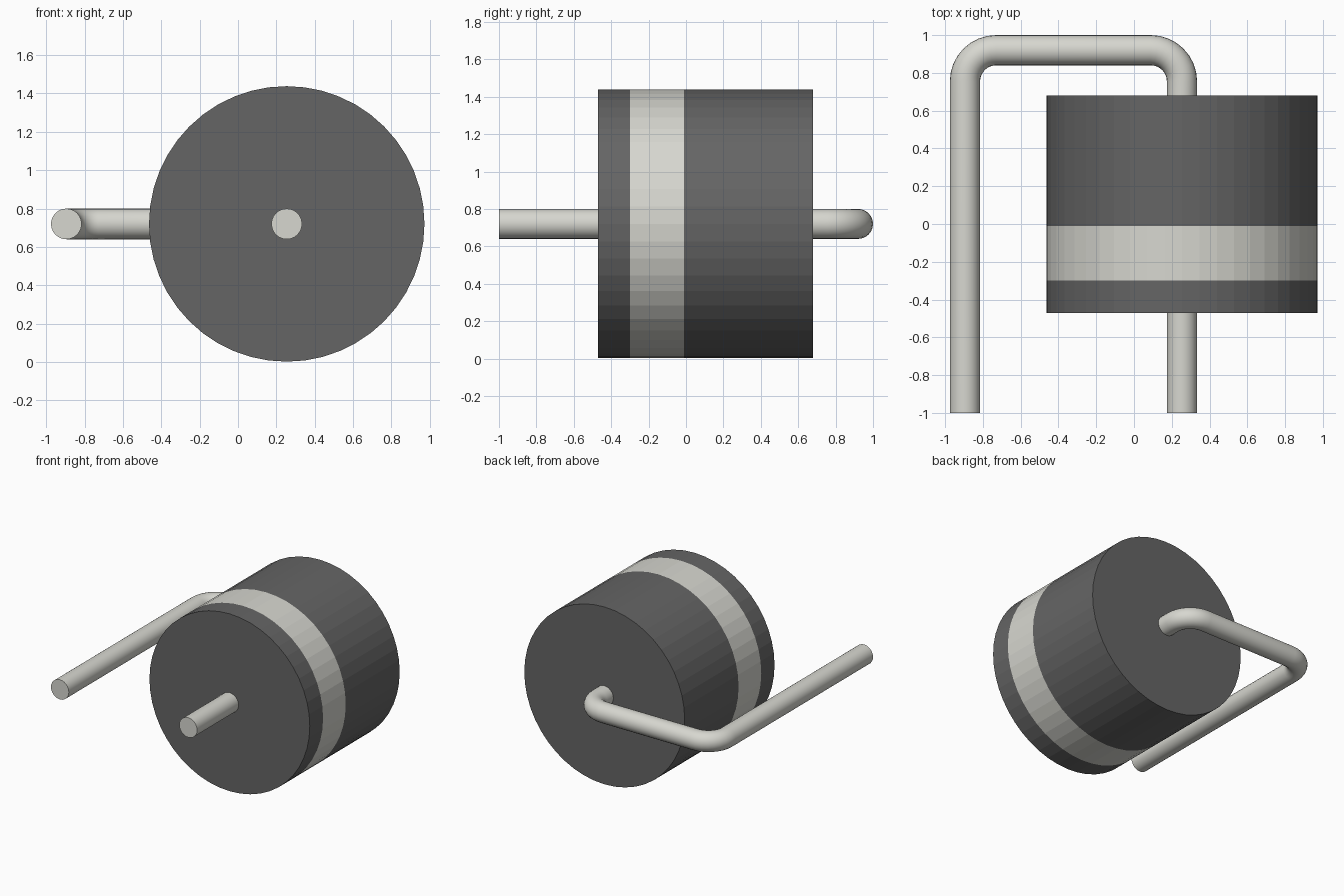
import bpy, bmesh
from math import sin, cos, pi, radians
from mathutils import Vector

if "Cube" in bpy.data.objects:
    bpy.data.objects.remove(bpy.data.objects["Cube"])

BODY_X, BODY_Z, BODY_R = 0.254, 0.72, 0.718
LEAD_X, LEAD_R, BEND_R, TOP_Y = -0.895, 0.08, 0.165, 0.92


def material(name, rgb):
    m = bpy.data.materials.new(name)
    m.diffuse_color = (*rgb, 1)
    m.use_nodes = True
    m.node_tree.nodes["Principled BSDF"].inputs["Base Color"].default_value = m.diffuse_color
    return m


dark = material("dark_plastic", (0.13, 0.13, 0.13))
pale = material("pale_metal", (0.68, 0.68, 0.63))


def tube(name, path, radius, sides, mat, caps=(True, True), smooth=False):
    """Sweep a circle along a path lying in a horizontal plane."""
    bm = bmesh.new()
    pts = [Vector(p) for p in path]
    rings = []
    for i, p in enumerate(pts):
        a, b = pts[max(i - 1, 0)], pts[min(i + 1, len(pts) - 1)]
        t = (b - a).normalized()
        side = Vector((t.y, -t.x, 0))
        rings.append([bm.verts.new(p + radius * (side * cos(2 * pi * k / sides)
                                                 + Vector((0, 0, sin(2 * pi * k / sides)))))
                      for k in range(sides)])
    for r, s in zip(rings, rings[1:]):
        for k in range(sides):
            n = (k + 1) % sides
            bm.faces.new((r[n], r[k], s[k], s[n]))
    if caps[0]:
        bm.faces.new(rings[0])
    if caps[1]:
        bm.faces.new(rings[-1][::-1])
    bmesh.ops.recalc_face_normals(bm, faces=bm.faces)
    # open bands must still face outwards
    bm.normal_update()
    f = bm.faces[0]
    if f.normal.dot(f.calc_center_median() - (pts[0] + pts[1]) / 2) < 0:
        bmesh.ops.reverse_faces(bm, faces=bm.faces)
    me = bpy.data.meshes.new(name)
    bm.to_mesh(me)
    bm.free()
    me.materials.append(mat)
    ob = bpy.data.objects.new(name, me)
    bpy.context.collection.objects.link(ob)
    if smooth:
        bpy.ops.object.select_all(action='DESELECT')
        ob.select_set(True)
        bpy.context.view_layer.objects.active = ob
        bpy.ops.object.shade_smooth_by_angle(angle=radians(40))
    return ob


def at(x, y):
    return (x, y, BODY_Z)


def arc(cx, start, steps=8):
    cy = TOP_Y - BEND_R
    return [at(cx + BEND_R * cos(start + pi / 2 * i / steps),
               cy + BEND_R * sin(start + pi / 2 * i / steps)) for i in range(steps + 1)]


# Body: front end, polarity band and rear end share one flush cylinder
for name, y0, y1, mat, caps in (("body_front", -0.47, -0.30, dark, (True, False)),
                                ("polarity_band", -0.30, -0.01, pale, (False, False)),
                                ("body_rear", -0.01, 0.68, dark, (False, True))):
    tube(name, [at(BODY_X, y0), at(BODY_X, y1)], BODY_R, 48, mat, caps)

# Straight front lead
tube("front_lead", [at(BODY_X, -1), at(BODY_X, -0.46)], LEAD_R, 24, pale, smooth=True)

# Rear lead: out of the back, bent over and returned to the front
path = ([at(BODY_X, 0.67)] + arc(BODY_X - BEND_R, 0)
        + arc(LEAD_X + BEND_R, pi / 2) + [at(LEAD_X, -1)])
tube("bent_lead", path, LEAD_R, 24, pale, smooth=True)
